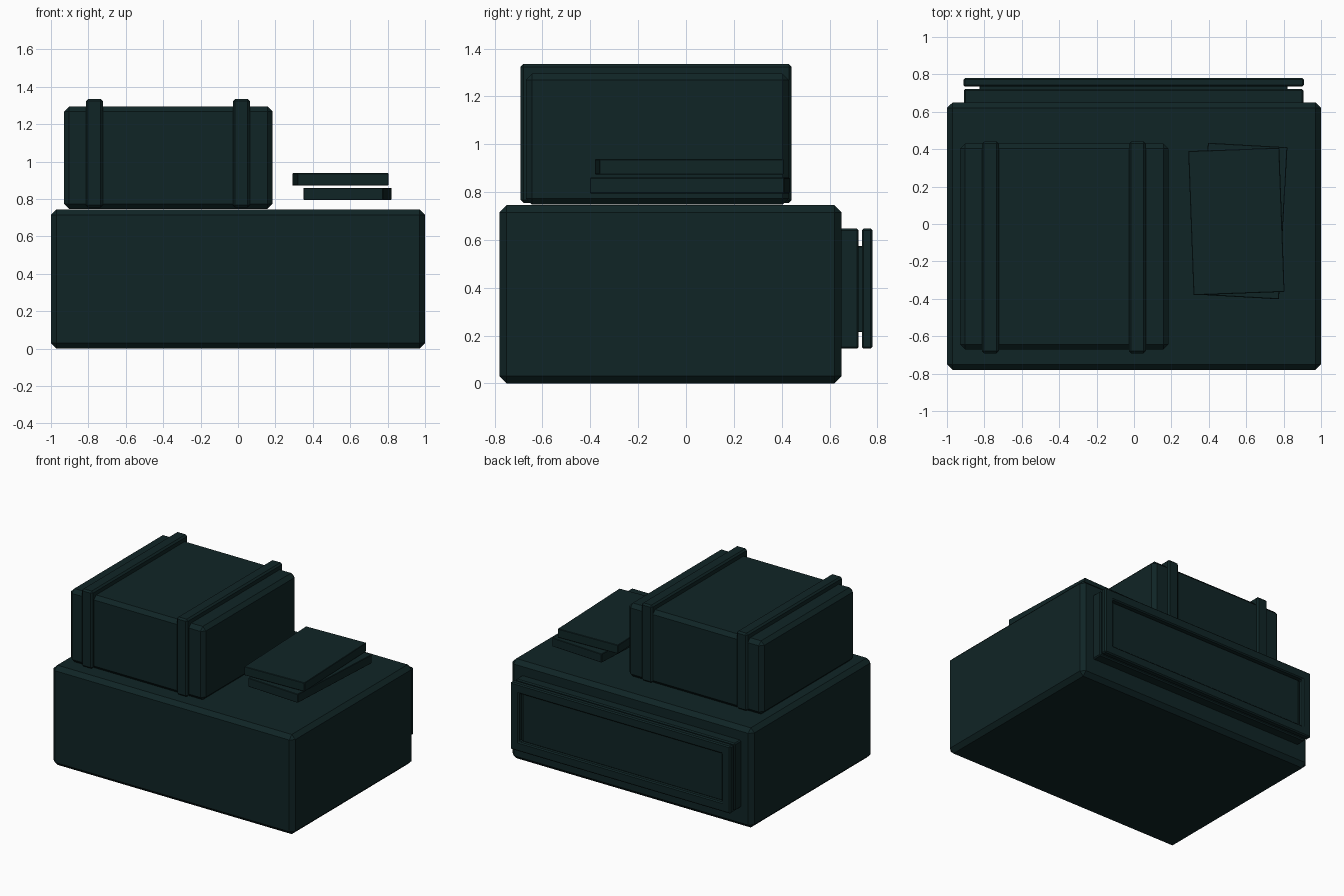
import bpy, bmesh, math
from mathutils import Matrix, Vector

if "Cube" in bpy.data.objects:
    bpy.data.objects.remove(bpy.data.objects["Cube"])

# single dark teal colour
mat = bpy.data.materials.new("dark_teal")
mat.diffuse_color = (0.005, 0.018, 0.019, 1)
mat.use_nodes = True
mat.node_tree.nodes["Principled BSDF"].inputs["Base Color"].default_value = mat.diffuse_color


def finish(name, bm, bevel):
    me = bpy.data.meshes.new(name)
    bmesh.ops.recalc_face_normals(bm, faces=bm.faces)
    bm.to_mesh(me)
    bm.free()
    me.materials.append(mat)
    ob = bpy.data.objects.new(name, me)
    bpy.context.collection.objects.link(ob)
    if bevel:
        m = ob.modifiers.new("chamfer", 'BEVEL')
        m.width = bevel
        m.segments = 1
        m.limit_method = 'ANGLE'
    return ob


def box(name, x, y, z, bevel=0.0, angle=0.0):
    """Chamfered box from (min, max) ranges, optionally turned about z."""
    lo, hi = Vector((x[0], y[0], z[0])), Vector((x[1], y[1], z[1]))
    bm = bmesh.new()
    bmesh.ops.create_cube(bm, size=1, matrix=Matrix.Diagonal((*(hi - lo), 1)))
    ob = finish(name, bm, bevel)
    ob.location = (lo + hi) / 2
    ob.rotation_euler.z = math.radians(angle)
    return ob


def frame(name, x, y, z, border, bevel):
    """Rectangular frame in the xz plane."""
    bm = bmesh.new()
    rings = []
    for yy in y:
        for b in (0, border):
            x0, x1, z0, z1 = x[0] + b, x[1] - b, z[0] + b, z[1] - b
            rings.append([bm.verts.new((px, yy, pz)) for px, pz in
                          ((x0, z0), (x1, z0), (x1, z1), (x0, z1))])
    fo, fi, bo, bi = rings
    for a, b in ((fo, fi), (fi, bi), (bi, bo), (bo, fo)):
        for i in range(4):
            j = (i + 1) % 4
            bm.faces.new((a[i], a[j], b[j], b[i]))
    return finish(name, bm, bevel)


# large lower case
box("lower_case", (-1, 1), (-0.78, 0.65), (0, 0.745), 0.03)

# smaller upper case with two straps around it
box("upper_case", (-0.93, 0.185), (-0.67, 0.43), (0.747, 1.295), 0.027)
for i, cx in enumerate((-0.768, 0.018)):
    box(f"strap_{i + 1}", (cx - 0.045, cx + 0.045), (-0.692, 0.442),
        (0.755, 1.335), 0.012)

# two loosely stacked books
box("lower_book", (0.372, 0.798), (-0.391, 0.423), (0.795, 0.86), 0.003, -3.2)
box("upper_book", (0.304, 0.791), (-0.372, 0.399), (0.873, 0.938), 0.003, 2.1)

# back panel: mounting plate, recessed panel and surrounding frame
box("back_plate", (-0.91, 0.905), (0.64, 0.722), (0.145, 0.648), 0.008)
box("recessed_panel", (-0.826, 0.82), (0.71, 0.752), (0.215, 0.574), 0.003)
frame("panel_frame", (-0.912, 0.908), (0.735, 0.78), (0.145, 0.648), 0.07, 0.008)
